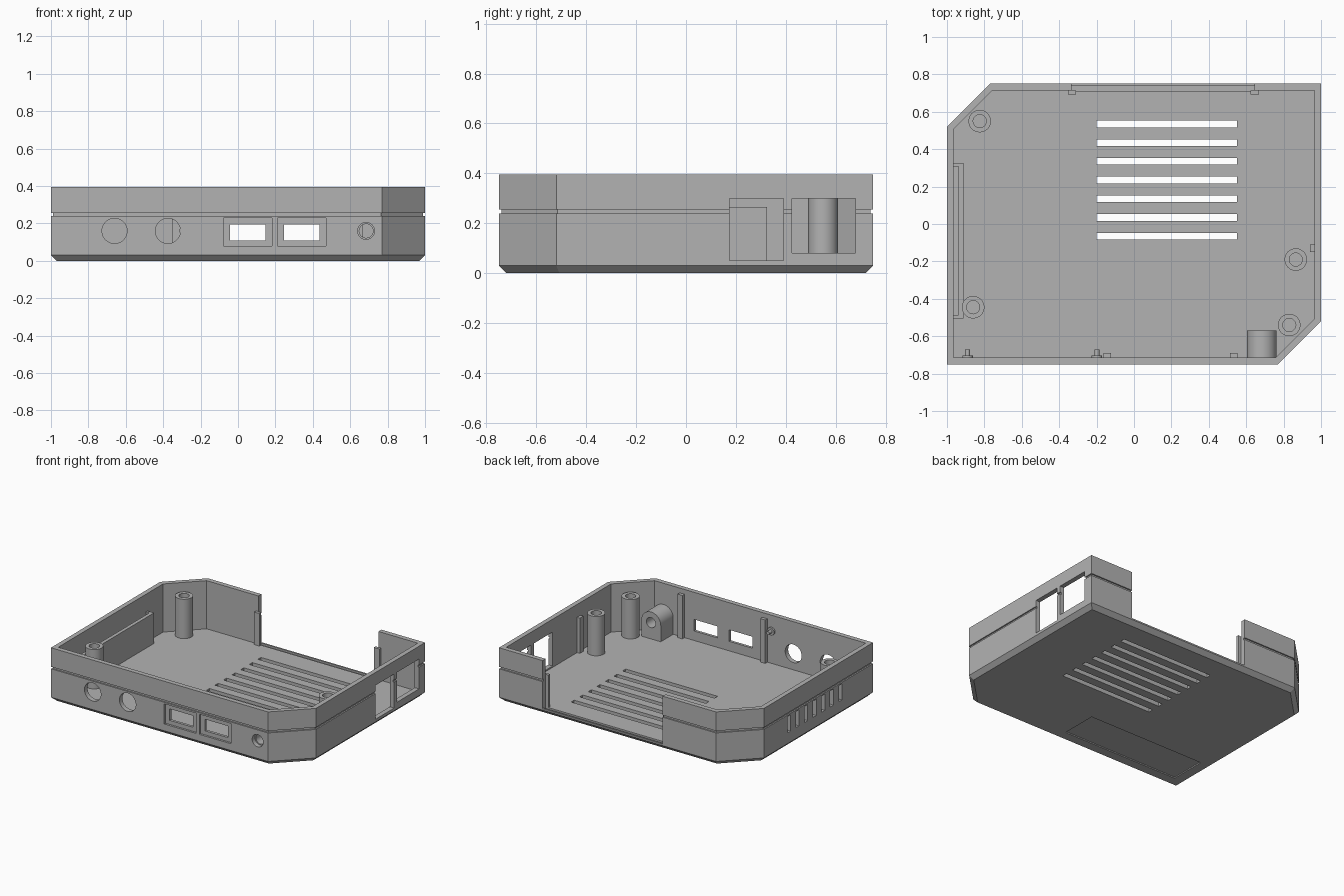
import bpy, bmesh, math

if "Cube" in bpy.data.objects:
    bpy.data.objects.remove(bpy.data.objects["Cube"])

grey = bpy.data.materials.new("plain grey")
grey.diffuse_color = (0.45, 0.45, 0.45, 1)
grey.use_nodes = True
grey.node_tree.nodes["Principled BSDF"].inputs["Base Color"].default_value = grey.diffuse_color
FLOOR, TOP, WALL = 0.04, 0.395, 0.035


def make(name, bm):
    bmesh.ops.recalc_face_normals(bm, faces=bm.faces)
    me = bpy.data.meshes.new(name)
    bm.to_mesh(me)
    bm.free()
    me.materials.append(grey)
    ob = bpy.data.objects.new(name, me)
    bpy.context.collection.objects.link(ob)
    return ob


def loft(name, rings, closed=False):
    """Skin equal-length rings; cap the two ends unless closed into a loop."""
    bm = bmesh.new()
    vs = [[bm.verts.new(p) for p in r] for r in rings]
    n = len(vs[0])
    pairs = list(zip(vs, vs[1:])) + ([(vs[-1], vs[0])] if closed else [])
    for a, b in pairs:
        for i in range(n):
            j = (i + 1) % n
            bm.faces.new((a[i], a[j], b[j], b[i]))
    if not closed:
        bm.faces.new(vs[0][::-1])
        bm.faces.new(vs[-1])
    return make(name, bm)


def box(name, x0, x1, y0, y1, z0, z1):
    ring = [(x0, y0), (x1, y0), (x1, y1), (x0, y1)]
    return loft(name, [[(x, y, z) for x, y in ring] for z in (z0, z1)])


def circle(r, n=40):
    return [(r * math.cos(2 * math.pi * i / n), r * math.sin(2 * math.pi * i / n)) for i in range(n)]


def y_rod(name, x, z, steps):
    """Round rod along y from (y, radius) steps."""
    return loft(name, [[(x + a, y, z + b) for a, b in circle(r)] for y, r in steps])


def smooth(ob):
    bpy.ops.object.select_all(action='DESELECT')
    ob.select_set(True)
    bpy.context.view_layer.objects.active = ob
    bpy.ops.object.shade_smooth_by_angle(angle=math.radians(30))


def cut(ob, cutter):
    m = ob.modifiers.new("cut", 'BOOLEAN')
    m.operation, m.solver, m.object = 'DIFFERENCE', 'EXACT', cutter
    bpy.context.view_layer.objects.active = ob
    bpy.ops.object.modifier_apply(modifier=m.name)
    bpy.data.objects.remove(cutter)


def outline(d, z):
    """Rectangle with two opposite clipped corners, inset by d."""
    h, v, c = 1 - d, 0.75 - d, 1.52 - d * math.sqrt(2)
    return [(-h, -v, z), (c - v, -v, z), (h, h - c, z),
            (h, v, z), (v - c, v, z), (-h, c - h, z)]


# Case tray with bevelled foot and a seam groove round the outside
case = loft("case", [outline(d, z) for d, z in (
    (0.03, 0), (0, 0.03), (0, 0.24), (0.01, 0.24), (0.01, 0.255), (0, 0.255),
    (0, TOP), (WALL, TOP), (WALL, FLOOR))])

# Floor vents
for i in range(7):
    y = -0.065 + 0.1 * i
    cut(case, box("cutter", -0.2, 0.55, y - 0.018, y + 0.018, -0.1, 0.1))
# Left wall vents
for i in range(7):
    y = -0.37 + 0.1 * i
    cut(case, box("cutter", -1.1, -0.95, y - 0.019, y + 0.019, 0.11, 0.23))
# Label recess underneath
cut(case, box("cutter", -0.9, 0.05, -0.65, -0.38, -0.1, 0.008))
# Back opening and its panel groove
cut(case, box("cutter", -0.335, 0.645, 0.70, 0.8, FLOOR + 0.001, 0.6))
cut(case, box("cutter", -0.335, 0.645, 0.712, 0.737, 0.028, 0.1))
# Right wall openings
cut(case, box("cutter", 0.9, 1.1, 0.175, 0.39, 0.05, 0.30))
cut(case, box("cutter", 0.9, 1.1, 0.425, 0.68, 0.08, 0.30))
# Front round holes
for x, r in ((-0.66, 0.067), (-0.375, 0.067), (0.685, 0.045)):
    cut(case, y_rod("cutter", x, 0.16, ((-0.8, r), (-0.69, r))))
# Front ports with recessed surrounds
for x in (0.053, 0.34):
    cut(case, box("cutter", x - 0.13, x + 0.13, -0.8, -0.735, 0.08, 0.228))
    cut(case, box("cutter", x - 0.095, x + 0.095, -0.8, -0.69, 0.11, 0.195))

# Screw standoffs: hollow posts
for x, y in ((-0.825, 0.55), (-0.86, -0.445), (0.865, -0.19), (0.83, -0.54)):
    rings = [[(x + a, y + b, z) for a, b in circle(r)] for r, z in
             ((0.06, FLOOR - 0.01), (0.06, 0.33), (0.035, 0.33), (0.035, 0.06))]
    smooth(loft("standoff", rings))

# Arched cable tunnel behind the small front hole
arch = [(0.605, FLOOR - 0.01), (0.763, FLOOR - 0.01)] + [
    (0.684 + 0.079 * math.cos(math.pi * i / 24), 0.16 + 0.079 * math.sin(math.pi * i / 24))
    for i in range(25)]
tunnel = loft("cable_tunnel", [[(x, y, z) for x, z in arch] for y in (-0.717, -0.57)])
cut(tunnel, y_rod("cutter", 0.685, 0.16, ((-0.8, 0.037), (-0.5, 0.037))))
smooth(tunnel)

# Open-topped pocket fence on the left wall
fence = [(-0.967, -0.505), (-0.912, -0.505), (-0.912, 0.325), (-0.967, 0.325),
         (-0.967, 0.307), (-0.938, 0.307), (-0.938, -0.487), (-0.967, -0.487)]
loft("pocket_fence", [[(x, y, z) for x, y in fence] for z in (FLOOR - 0.01, 0.265)])

# Guide posts beside the back opening
for x in (-0.332, 0.645):
    box("back_guide_post", x - 0.022, x + 0.022, 0.693, 0.713, FLOOR - 0.01, 0.28)
    s = -1 if x < 0 else 1
    a, b = sorted((x + s * 0.004, x + s * 0.022))
    box("back_guide_web", a, b, 0.71, 0.718, FLOOR - 0.01, 0.28)

# Ribs on the front and right walls
for x in (-0.143, 0.533):
    box("front_rib", x - 0.02, x + 0.02, -0.718, -0.69, FLOOR - 0.01, 0.36)
box("side_rib", 0.942, 0.968, -0.15, -0.11, FLOOR - 0.01, 0.30)

# Stepped pegs on the front wall
for x in (-0.89, -0.198):
    smooth(y_rod("front_peg", x, 0.28, ((-0.718, 0.028), (-0.702, 0.028),
                                        (-0.702, 0.013), (-0.67, 0.013))))
